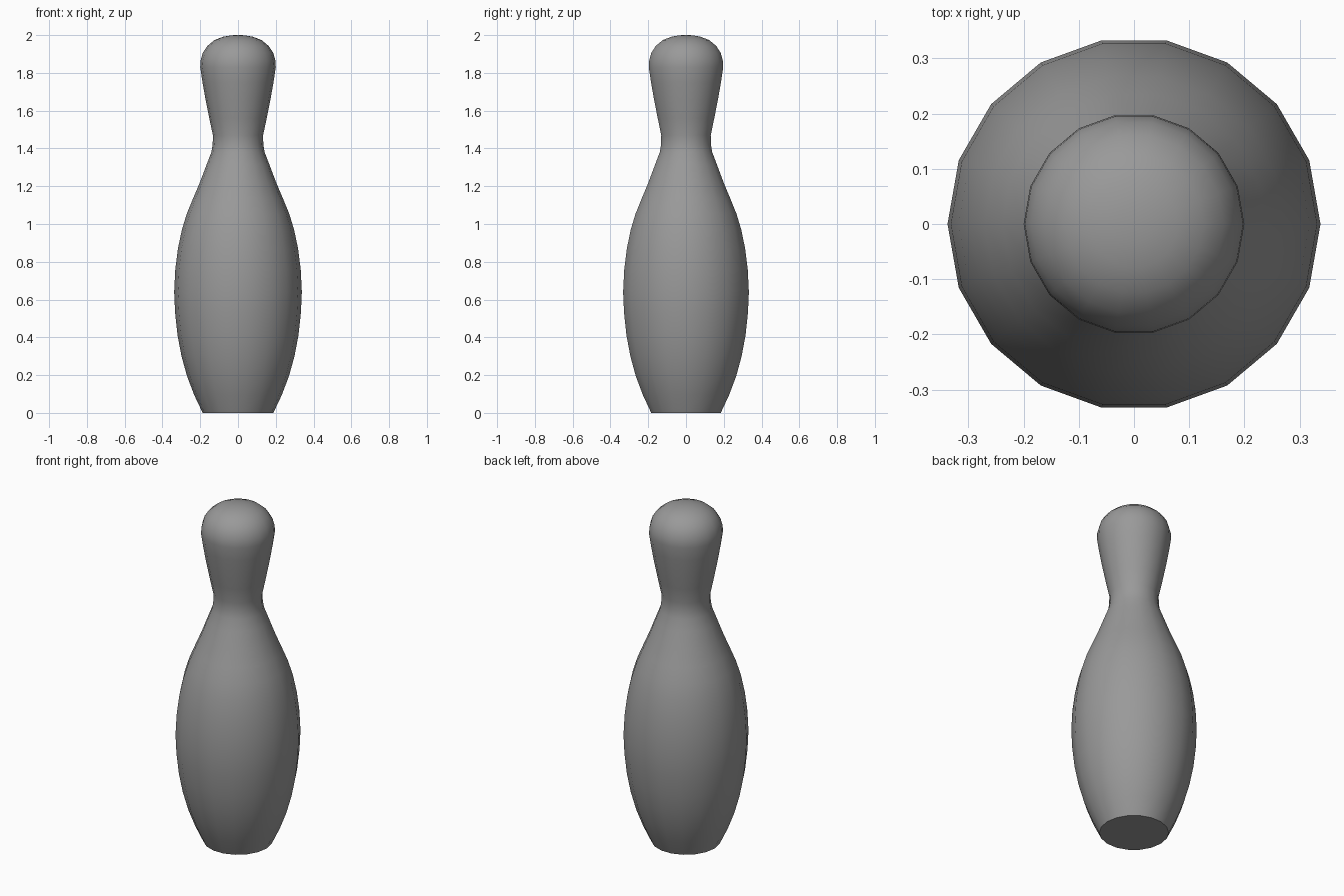
import bpy, bmesh, math

if "Cube" in bpy.data.objects:
    bpy.data.objects.remove(bpy.data.objects["Cube"])

SIDES = 18
# Profile (radius, height) from the base edge to the crown
profile = [
    (0.187, 0.0), (0.232, 0.095), (0.27, 0.195), (0.299, 0.30), (0.32, 0.41),
    (0.333, 0.53), (0.338, 0.64), (0.332, 0.76), (0.318, 0.87), (0.297, 0.97),
    (0.271, 1.055), (0.238, 1.135), (0.202, 1.22), (0.166, 1.315), (0.141, 1.38),
    (0.134, 1.42), (0.133, 1.47), (0.152, 1.56), (0.172, 1.66), (0.188, 1.75),
    (0.2, 1.83), (0.198, 1.865), (0.187, 1.905), (0.163, 1.942),
    (0.126, 1.973), (0.08, 1.991), (0.035, 1.999),
]

# Lathe the pin body
bm = bmesh.new()
rings = []
for r, z in profile:
    rings.append([bm.verts.new((r * math.cos(2 * math.pi * i / SIDES),
                                r * math.sin(2 * math.pi * i / SIDES), z))
                  for i in range(SIDES)])
for low, high in zip(rings, rings[1:]):
    for i in range(SIDES):
        j = (i + 1) % SIDES
        bm.faces.new((low[i], low[j], high[j], high[i]))

# Flat base and closed crown
bm.faces.new(rings[0][::-1])
tip = bm.verts.new((0, 0, 2))
for i in range(SIDES):
    bm.faces.new((rings[-1][i], rings[-1][(i + 1) % SIDES], tip))

mesh = bpy.data.meshes.new("bowling_pin")
bm.to_mesh(mesh)
bm.free()
pin = bpy.data.objects.new("bowling_pin", mesh)
bpy.context.collection.objects.link(pin)

# Dark grey finish
finish = bpy.data.materials.new("dark_grey")
finish.diffuse_color = (0.32, 0.32, 0.32, 1)
finish.use_nodes = True
finish.node_tree.nodes["Principled BSDF"].inputs["Base Color"].default_value = finish.diffuse_color
mesh.materials.append(finish)

# Smooth sides, sharp base edge
bpy.context.view_layer.objects.active = pin
pin.select_set(True)
bpy.ops.object.shade_smooth_by_angle(angle=math.radians(40))
